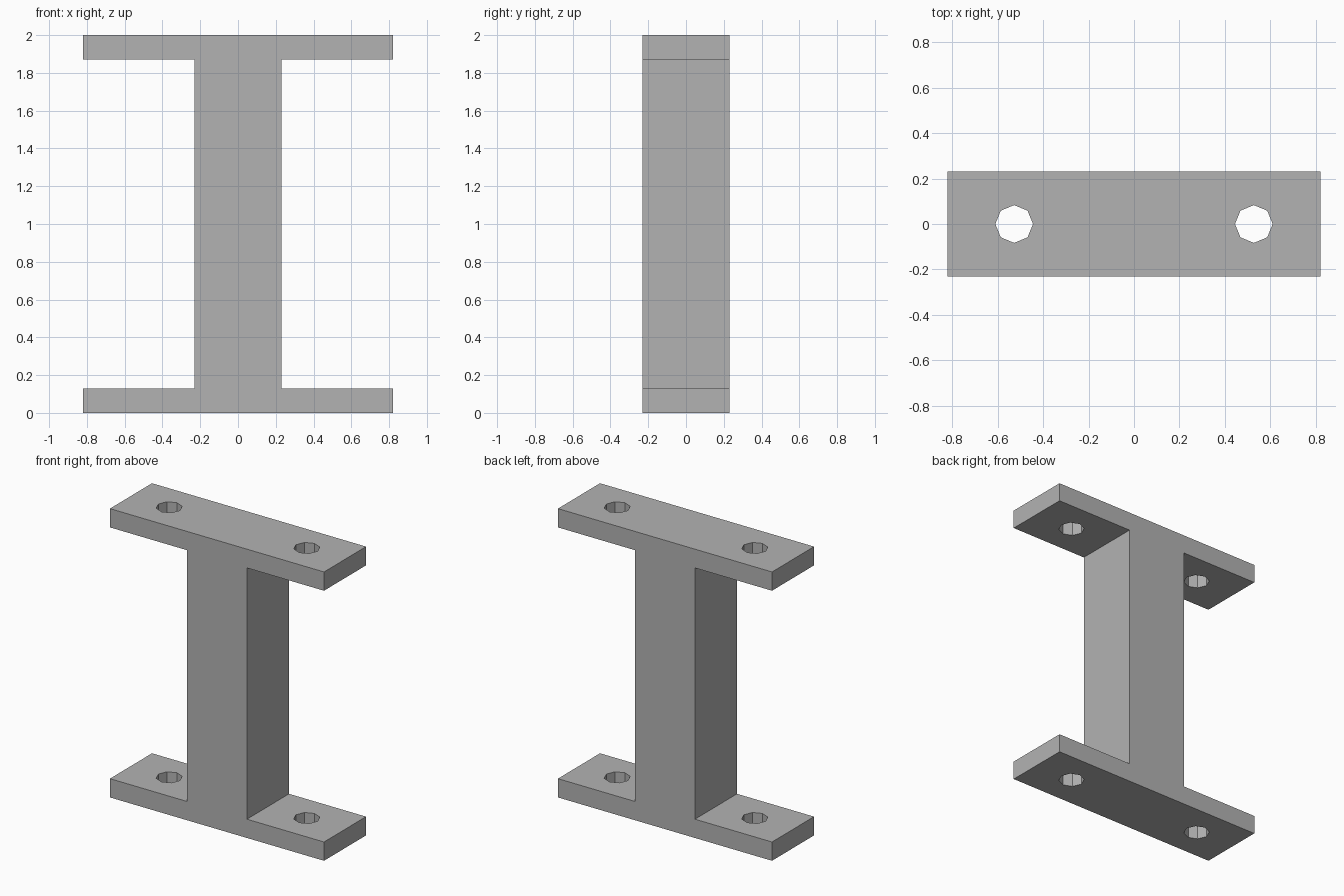
import bpy
import bmesh

if "Cube" in bpy.data.objects:
    bpy.data.objects.remove(bpy.data.objects["Cube"], do_unlink=True)

HALF_WIDTH, HALF_DEPTH, HEIGHT = 0.82, 0.23, 2.0
HALF_POST, FLANGE = 0.23, 0.13
HOLE_X, HOLE_RADIUS = 0.527, 0.083

grey = bpy.data.materials.new("mid grey")
grey.use_nodes = True
colour = (0.45, 0.45, 0.45, 1)
grey.diffuse_color = colour
grey.node_tree.nodes["Principled BSDF"].inputs["Base Color"].default_value = colour


def add_object(name, bm):
    bmesh.ops.recalc_face_normals(bm, faces=bm.faces)
    mesh = bpy.data.meshes.new(name)
    bm.to_mesh(mesh)
    bm.free()
    mesh.materials.append(grey)
    obj = bpy.data.objects.new(name, mesh)
    bpy.context.collection.objects.link(obj)
    return obj


# I-shaped profile, extruded front to back
top = HEIGHT - FLANGE
right_side = [(HALF_WIDTH, 0), (HALF_WIDTH, FLANGE), (HALF_POST, FLANGE),
              (HALF_POST, top), (HALF_WIDTH, top), (HALF_WIDTH, HEIGHT)]
outline = right_side + [(-x, z) for x, z in reversed(right_side)]
bm = bmesh.new()
face = bm.faces.new([bm.verts.new((x, -HALF_DEPTH, z)) for x, z in outline])
extruded = bmesh.ops.extrude_face_region(bm, geom=[face])["geom"]
bmesh.ops.translate(bm, vec=(0, 2 * HALF_DEPTH, 0),
                    verts=[v for v in extruded if isinstance(v, bmesh.types.BMVert)])
bracket = add_object("flanged_post", bm)

# Octagonal bolt holes through both flanges
for side, x in (("left", HOLE_X), ("right", -HOLE_X)):
    bm = bmesh.new()
    bmesh.ops.create_cone(bm, cap_ends=True, segments=8, radius1=HOLE_RADIUS,
                          radius2=HOLE_RADIUS, depth=HEIGHT + 0.2)
    bmesh.ops.translate(bm, vec=(x, 0, HEIGHT / 2), verts=bm.verts)
    cutter = add_object(side + "_hole_cutter", bm)
    cutter.hide_render = True
    cutter.hide_set(True)
    cutter.display_type = 'WIRE'
    cut = bracket.modifiers.new(side + "_holes", 'BOOLEAN')
    cut.operation = 'DIFFERENCE'
    cut.solver = 'EXACT'
    cut.object = cutter
